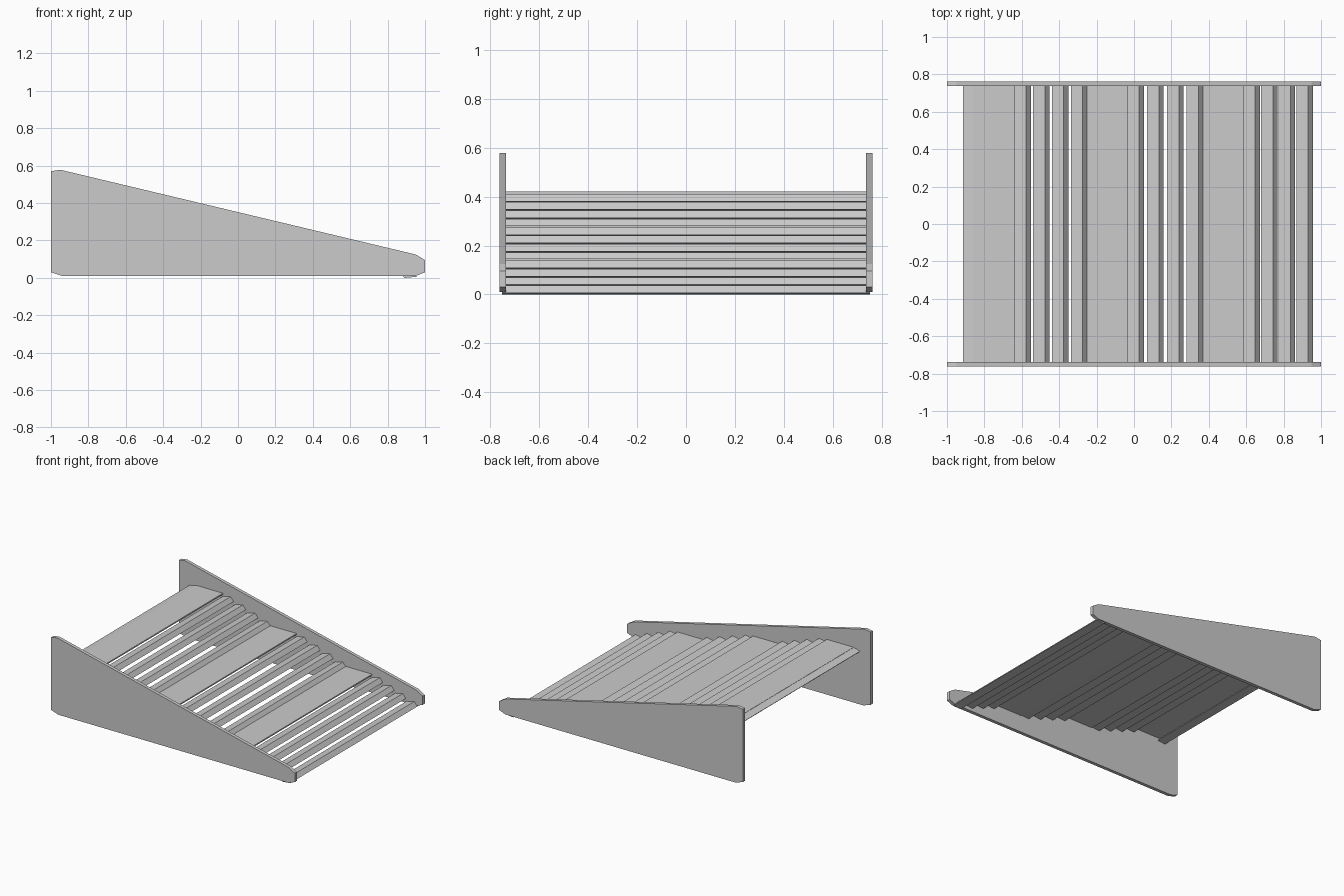
import bpy, bmesh

if "Cube" in bpy.data.objects:
    bpy.data.objects.remove(bpy.data.objects["Cube"])


def prism(name, profile, y0, y1):
    """Extrude an x-z profile from y0 to y1."""
    bm = bmesh.new()
    face = bm.faces.new([bm.verts.new((x, y0, z)) for x, z in profile])
    ext = bmesh.ops.extrude_face_region(bm, geom=[face])
    moved = [v for v in ext["geom"] if isinstance(v, bmesh.types.BMVert)]
    bmesh.ops.translate(bm, vec=(0, y1 - y0, 0), verts=moved)
    bmesh.ops.recalc_face_normals(bm, faces=bm.faces)
    mesh = bpy.data.meshes.new(name)
    bm.to_mesh(mesh)
    bm.free()
    ob = bpy.data.objects.new(name, mesh)
    bpy.context.collection.objects.link(ob)
    return ob


# Tapered side panels with clipped corners
PANEL = [(-1, 0.03), (-0.94, 0.01), (0.95, 0.01), (1, 0.03),
         (1, 0.095), (0.95, 0.125), (-0.95, 0.578), (-1, 0.57)]
prism("side_panel_front", PANEL, -0.762, -0.737)
prism("side_panel_back", PANEL, 0.737, 0.762)

# Cross slat section: tread rising slightly to the right, then a sloping riser
SLAT = [(-0.045, 0.004), (-0.021, -0.018), (0.043, -0.012), (0.018, 0.018)]


def slat(name, cx, cz):
    prism(name, [(cx + x, cz + z) for x, z in SLAT], -0.752, 0.752)


# Lone slat at the top end
slat("top_slat", -0.87, 0.402)

# Level plates, each followed by four slats stepping down to the next plate
LEVELS = [(-0.86, -0.64, -0.25, 0.42), (-0.25, -0.035, 0.37, 0.283),
          (0.37, 0.585, 0.956, 0.147)]
for i, (x0, x1, x2, top) in enumerate(LEVELS):
    prism(f"level_plate_{i + 1}",
          [(x0, top - 0.01), (x1, top - 0.01), (x1, top), (x0, top)],
          -0.74, 0.74)
    first, last = x1 + 0.045, x2 - 0.043
    for j in range(4):
        cx = first + (last - first) * j / 3
        slat(f"cross_slat_{i + 1}_{j + 1}", cx, top - 0.027 - 0.034 * j)
